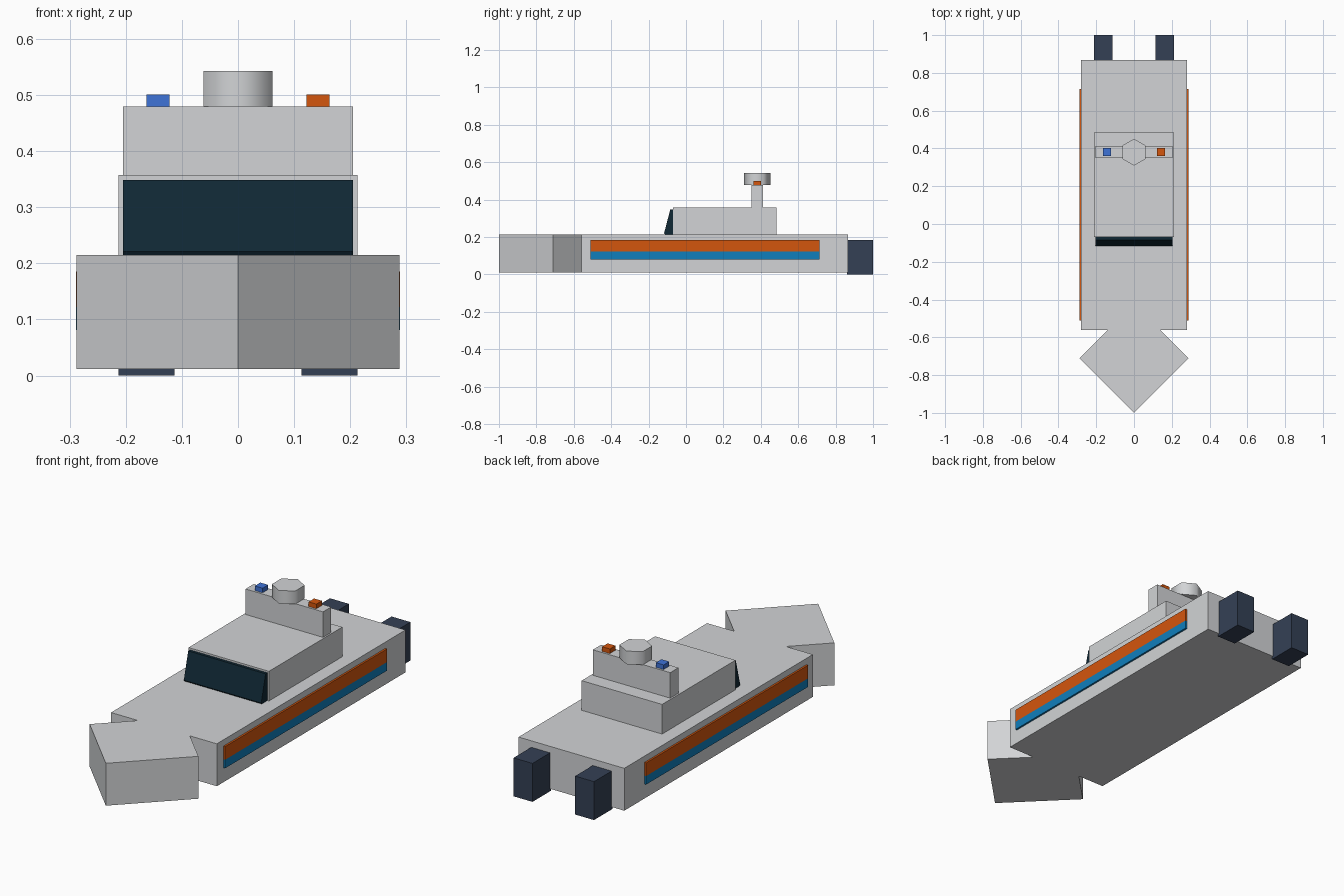
import bpy
import bmesh
from mathutils import Matrix

if "Cube" in bpy.data.objects:
    bpy.data.objects.remove(bpy.data.objects["Cube"], do_unlink=True)


def material(name, rgb):
    """Flat material from 8-bit sRGB values."""
    lin = []
    for c in rgb:
        c /= 255
        lin.append(c / 12.92 if c <= 0.04045 else ((c + 0.055) / 1.055) ** 2.4)
    mat = bpy.data.materials.new(name)
    mat.use_nodes = True
    mat.diffuse_color = (*lin, 1)
    bsdf = mat.node_tree.nodes["Principled BSDF"]
    bsdf.inputs["Base Color"].default_value = (*lin, 1)
    bsdf.inputs["Roughness"].default_value = 0.7
    return mat


GREY = material("light grey paint", (210, 212, 214))
ORANGE = material("orange paint", (212, 86, 13))
BLUE = material("sea blue paint", (16, 127, 188))
LAMP_BLUE = material("lamp blue", (63, 115, 215))
SLATE = material("dark slate", (52, 64, 85))
GLASS = material("dark glass", (16, 40, 53))


def finish(name, bm, mat):
    bmesh.ops.recalc_face_normals(bm, faces=bm.faces)
    mesh = bpy.data.meshes.new(name)
    bm.to_mesh(mesh)
    bm.free()
    mesh.materials.append(mat)
    obj = bpy.data.objects.new(name, mesh)
    bpy.context.collection.objects.link(obj)
    return obj


def box(name, x, y, z, mat):
    """Box from (min, max) ranges."""
    bm = bmesh.new()
    bmesh.ops.create_cube(bm, size=1)
    for v in bm.verts:
        v.co = [r[0] if c < 0 else r[1] for c, r in zip(v.co, (x, y, z))]
    return finish(name, bm, mat)


def prism(name, points, offset, mat):
    """Extrude a closed outline along an offset vector."""
    bm = bmesh.new()
    face = bm.faces.new([bm.verts.new(p) for p in points])
    new = bmesh.ops.extrude_face_region(bm, geom=[face], use_keep_orig=True)
    moved = [g for g in new["geom"] if isinstance(g, bmesh.types.BMVert)]
    bmesh.ops.translate(bm, verts=moved, vec=offset)
    return finish(name, bm, mat)


# Hull with arrow-shaped bow
DECK, KEEL = 0.215, 0.012
half = [(0.288, -0.711), (0.137, -0.56), (0.28, -0.56), (0.28, 0.867)]
outline = [(0, -1)] + half + [(-x, y) for x, y in reversed(half)]
prism("hull", [(x, y, KEEL) for x, y in outline], (0, 0, DECK - KEEL), GREY)

# Cabin, raked windscreen and mast bar
box("cabin", (-0.213, 0.213), (-0.07, 0.485), (DECK, 0.357), GREY)
rake = [(-0.07, DECK), (-0.113, DECK), (-0.117, 0.221), (-0.084, 0.348), (-0.07, 0.348)]
prism("windscreen", [(-0.205, y, z) for y, z in rake], (0.41, 0, 0), GLASS)
box("mast", (-0.205, 0.205), (0.35, 0.412), (0.357, 0.479), GREY)

# Six-sided radar drum with smooth sides
bm = bmesh.new()
bmesh.ops.create_cone(bm, cap_ends=True, segments=6, radius1=0.071, radius2=0.071,
                      depth=0.063, matrix=Matrix.Translation((0, 0.38, 0.511)))
for f in bm.faces:
    f.smooth = len(f.verts) == 4
finish("radar_drum", bm, GREY)

# Paired parts on both sides
for side, s, lamp in (("left", 1, ORANGE), ("right", -1, LAMP_BLUE)):
    def span(a, b):
        return sorted((s * a, s * b))
    box(side + "_upper_stripe", span(0.28, 0.289), (-0.51, 0.714), (0.122, 0.185), ORANGE)
    box(side + "_lower_stripe", span(0.28, 0.289), (-0.51, 0.714), (0.081, 0.122), BLUE)
    box(side + "_lamp", span(0.122, 0.163), (0.36, 0.402), (0.479, 0.501), lamp)
    box(side + "_outboard_engine", span(0.113, 0.213), (0.86, 1), (0, 0.184), SLATE)
